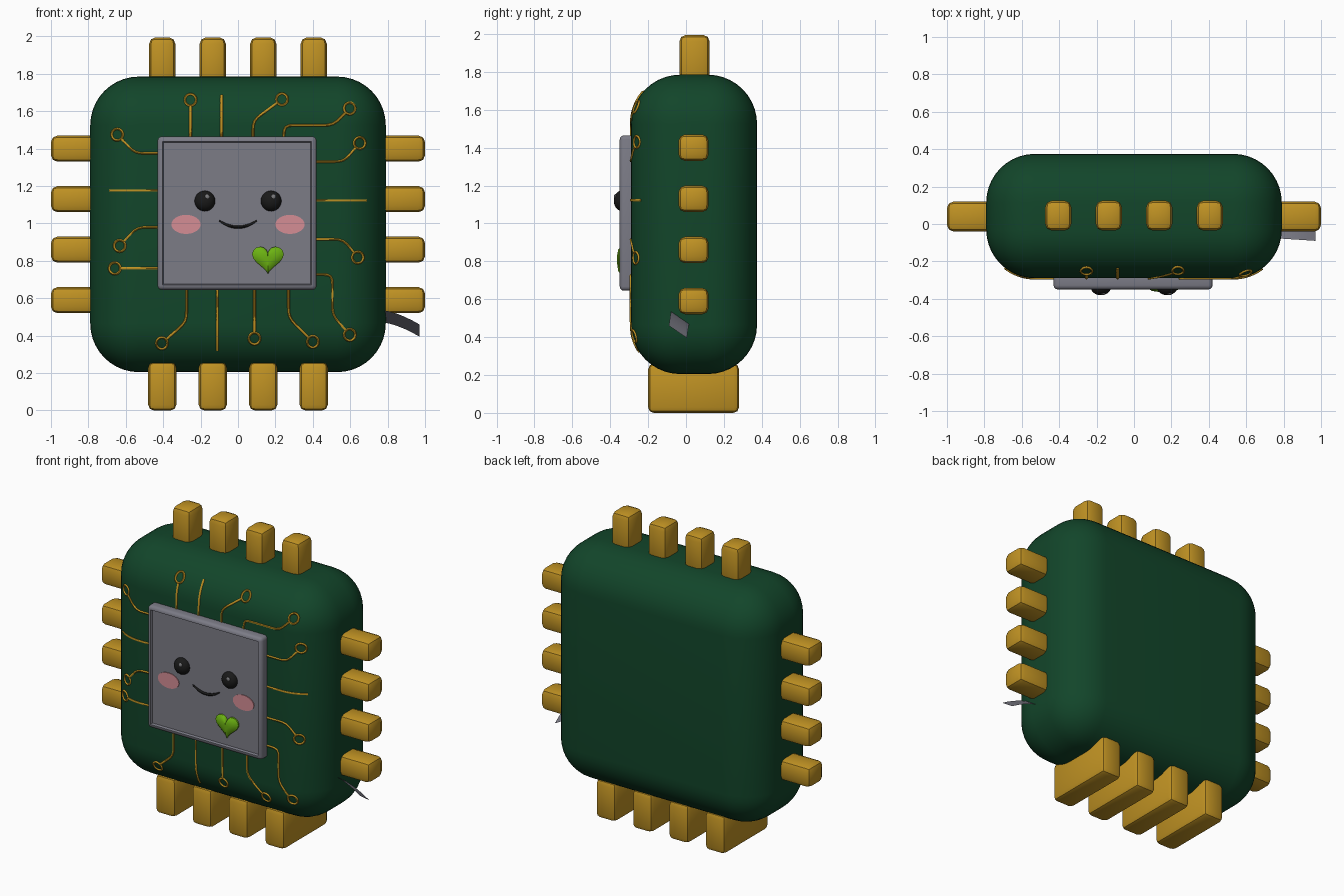
import bpy, bmesh, math
from mathutils import Vector, Matrix

cube = bpy.data.objects.get("Cube")
if cube:
    bpy.data.objects.remove(cube, do_unlink=True)


def material(name, r, g, b):
    m = bpy.data.materials.new(name)
    m.use_nodes = True
    m.diffuse_color = (r, g, b, 1)
    bsdf = next(n for n in m.node_tree.nodes if n.type == 'BSDF_PRINCIPLED')
    bsdf.inputs["Base Color"].default_value = (r, g, b, 1)
    return m


GREEN = material("board green", 0.006, 0.06, 0.023)
GOLD = material("gold", 0.53, 0.29, 0.017)
RIM = material("rim grey", 0.2, 0.2, 0.24)
PANEL = material("panel grey", 0.24, 0.26, 0.29)
BLACK = material("black", 0.01, 0.01, 0.01)
PINK = material("blush pink", 0.66, 0.27, 0.3)
LIME = material("heart green", 0.15, 0.45, 0.006)
SHINE = material("eye shine", 0.2, 0.2, 0.21)


def finish(name, bm, *mats, angle=40):
    bmesh.ops.recalc_face_normals(bm, faces=bm.faces)
    mesh = bpy.data.meshes.new(name)
    bm.to_mesh(mesh)
    bm.free()
    return place(name, mesh, mats, angle)


def place(name, mesh, mats, angle):
    ob = bpy.data.objects.new(name, mesh)
    bpy.context.collection.objects.link(ob)
    mesh.materials.clear()
    for m in mats:
        mesh.materials.append(m)
    bpy.ops.object.select_all(action='DESELECT')
    ob.select_set(True)
    bpy.context.view_layer.objects.active = ob
    bpy.ops.object.shade_smooth_by_angle(angle=math.radians(angle))
    return ob


def rounded_box(center, size, radius, segments):
    bm = bmesh.new()
    bmesh.ops.create_cube(bm, size=1, matrix=Matrix.Translation(center) @ Matrix.Diagonal((*size, 1)))
    bmesh.ops.bevel(bm, geom=bm.edges[:], offset=radius, segments=segments, profile=0.5, affect='EDGES')
    return bm


def ellipsoid(name, center, radii, mat):
    bm = bmesh.new()
    bmesh.ops.create_uvsphere(bm, u_segments=24, v_segments=14, radius=1,
                              matrix=Matrix.Translation(center) @ Matrix.Diagonal((*radii, 1)))
    return finish(name, bm, mat, angle=60)


def tubes(name, paths, thickness, mat):
    # paths: list of (points, closed, end radius factor)
    curve = bpy.data.curves.new(name, 'CURVE')
    curve.dimensions = '3D'
    curve.bevel_depth = thickness
    curve.bevel_resolution = 1
    curve.use_fill_caps = True
    for pts, closed, tip in paths:
        s = curve.splines.new('POLY')
        s.points.add(len(pts) - 1)
        s.use_cyclic_u = closed
        for i, p in enumerate(pts):
            s.points[i].co = (*p, 1)
            t = abs(2 * i / (len(pts) - 1) - 1)
            s.points[i].radius = 1 + (tip - 1) * t ** 3
    tmp = bpy.data.objects.new(name + " path", curve)
    bpy.context.collection.objects.link(tmp)
    bpy.context.view_layer.update()
    mesh = bpy.data.meshes.new_from_object(tmp.evaluated_get(bpy.context.evaluated_depsgraph_get()))
    bpy.data.objects.remove(tmp, do_unlink=True)
    return place(name, mesh, [mat], 60)


# Board
HALF, R, FRONT, BACK, MID = 0.79, 0.26, -0.29, 0.375, 0.995
bm = rounded_box((0, (FRONT + BACK) / 2, MID), (2 * HALF, BACK - FRONT, 2 * HALF), R, 10)
finish("board", bm, GREEN)

# Pins on all four edges, and deeper feet below
for i in range(4):
    s = -0.405 + 0.27 * i
    finish(f"top_pin_{i}", rounded_box((s, 0.045, 1.86), (0.14, 0.16, 0.27), 0.035, 2), GOLD)
    finish(f"foot_{i}", rounded_box((s, 0.04, 0.13), (0.15, 0.48, 0.26), 0.03, 2), GOLD)
    for side, label in ((1, "left"), (-1, "right")):
        bm = rounded_box((side * 0.86, 0.04, MID + s), (0.28, 0.16, 0.14), 0.035, 2)
        finish(f"{label}_pin_{i}", bm, GOLD)


# Traces draped over the front of the board
def drape(x, z):
    dx = max(abs(x) - HALF + R, 0)
    dz = max(abs(z - MID) - HALF + R, 0)
    return Vector((x, FRONT + R - math.sqrt(max(R * R - dx * dx - dz * dz, 0)), z))


def trace(points, ring):
    pts = [Vector(p) for p in points]
    paths = []
    if ring:
        c = pts[-1]
        pts[-1] = c + (pts[-2] - c).normalized() * 0.031
        angles = [math.tau * k / 20 for k in range(20)]
        paths.append(([drape(c.x + 0.03 * math.cos(a), c.y + 0.031 * math.sin(a)) for a in angles], True, 1))
    line = [pts[0]]
    for a, b in zip(pts, pts[1:]):
        n = max(2, int((b - a).length / 0.025))
        line += [a.lerp(b, k / n) for k in range(1, n + 1)]
    # soften the corners
    for _ in range(2):
        line = [line[0]] + [(a + 2 * b + c) / 4 for a, b, c in zip(line, line[1:], line[2:])] + [line[-1]]
    paths.append(([drape(*p) for p in line], False, 1))
    return paths


TOP, BOTTOM, LEFT, RIGHT = 1.44, 0.67, 0.4, -0.4
ringed = [
    [(-.254, TOP), (-.254, 1.66)],
    [(.08, TOP), (.08, 1.55), (.235, 1.663)],
    [(.245, TOP), (.245, 1.525), (.51, 1.525), (.597, 1.615)],
    [(LEFT, 1.33), (.565, 1.33), (.65, 1.43)],
    [(LEFT, .915), (.565, .915), (.64, .818)],
    [(LEFT, .727), (.505, .727), (.505, .51), (.597, .405)],
    [(-.275, BOTTOM), (-.275, .475), (-.407, .36)],
    [(.088, BOTTOM), (.088, .385)],
    [(.27, BOTTOM), (.27, .497), (.4, .368)],
    [(RIGHT, 1.375), (-.55, 1.375), (-.645, 1.475)],
    [(RIGHT, .98), (-.54, .98), (-.632, .88)],
    [(RIGHT, .76), (-.658, .76)],
]
plain = [
    [(-.088, TOP), (-.088, 1.685)],
    [(LEFT, 1.123), (.687, 1.123)],
    [(-.11, BOTTOM), (-.11, .32)],
    [(RIGHT, 1.176), (-.687, 1.176)],
]
paths = [p for t in ringed for p in trace(t, True)] + [p for t in plain for p in trace(t, False)]
tubes("traces", paths, 0.007, GOLD)

# Chip with a raised rim and a recessed panel
bm = rounded_box((-0.005, -0.3, 1.055), (0.85, 0.1, 0.82), 0.022, 3)
bm.normal_update()
face = max((f for f in bm.faces if f.normal.y < -0.99), key=lambda f: f.calc_area())
bmesh.ops.inset_region(bm, faces=[face], thickness=0.006)
bmesh.ops.inset_region(bm, faces=[face], thickness=0.008, depth=-0.014)
face.material_index = 1
finish("chip", bm, RIM, PANEL, angle=30)
PANEL_Y = -0.336

# Face
for side, label in ((1, "left"), (-1, "right")):
    x = side * 0.177
    ellipsoid(f"{label}_eye", (x, PANEL_Y, 1.12), (0.055, 0.045, 0.055), BLACK)
    ellipsoid(f"{label}_eye_shine", (x + 0.012, PANEL_Y - 0.037, 1.142), (0.013, 0.007, 0.013), SHINE)
    bm = bmesh.new()
    turn = Matrix.Rotation(math.pi / 2, 4, 'X')
    bmesh.ops.create_cone(bm, cap_ends=True, segments=32, radius1=1, radius2=1, depth=1,
                          matrix=Matrix.Translation((side * 0.278, PANEL_Y - 0.002, 0.995))
                          @ Matrix.Diagonal((0.078, 0.006, 0.051, 1)) @ turn)
    finish(f"{label}_blush", bm, PINK)
smile = [(t / 10 * 0.1, PANEL_Y - 0.002, 0.98 + 0.035 * (t / 10) ** 2) for t in range(-10, 11)]
tubes("smile", [(smile, False, 0.4)], 0.009, BLACK)

# Puffy heart
bm = bmesh.new()
rings = []
for scale, y in ((1, PANEL_Y + 0.005), (1, PANEL_Y - 0.01), (0.75, PANEL_Y - 0.022), (0.35, PANEL_Y - 0.027)):
    ring = []
    for k in range(28):
        a = math.tau * k / 28
        hx = 16 * math.sin(a) ** 3
        hz = 13 * math.cos(a) - 5 * math.cos(2 * a) - 2 * math.cos(3 * a) - math.cos(4 * a)
        ring.append(bm.verts.new((0.16 + hx * 0.0053 * scale, y, 0.815 + hz * 0.0051 * scale)))
    rings.append(ring)
for a, b in zip(rings, rings[1:]):
    for k in range(28):
        j = (k + 1) % 28
        bm.faces.new((a[k], a[j], b[j], b[k]))
bm.faces.new(rings[-1])
finish("heart", bm, LIME, angle=35)

# Thin curved tab at the lower left edge
bm = bmesh.new()
rows = []
for k in range(7):
    t = k / 6
    x, drop = 0.74 + 0.23 * t, 0.08 * t ** 1.7
    rows.append([bm.verts.new((x, y - 0.015 * t, z - drop)) for y, z in ((-0.075, 0.54), (0.02, 0.475))])
for a, b in zip(rows, rows[1:]):
    bm.faces.new((a[0], a[1], b[1], b[0]))
bmesh.ops.solidify(bm, geom=bm.faces[:], thickness=0.003)
finish("side_tab", bm, RIM)
